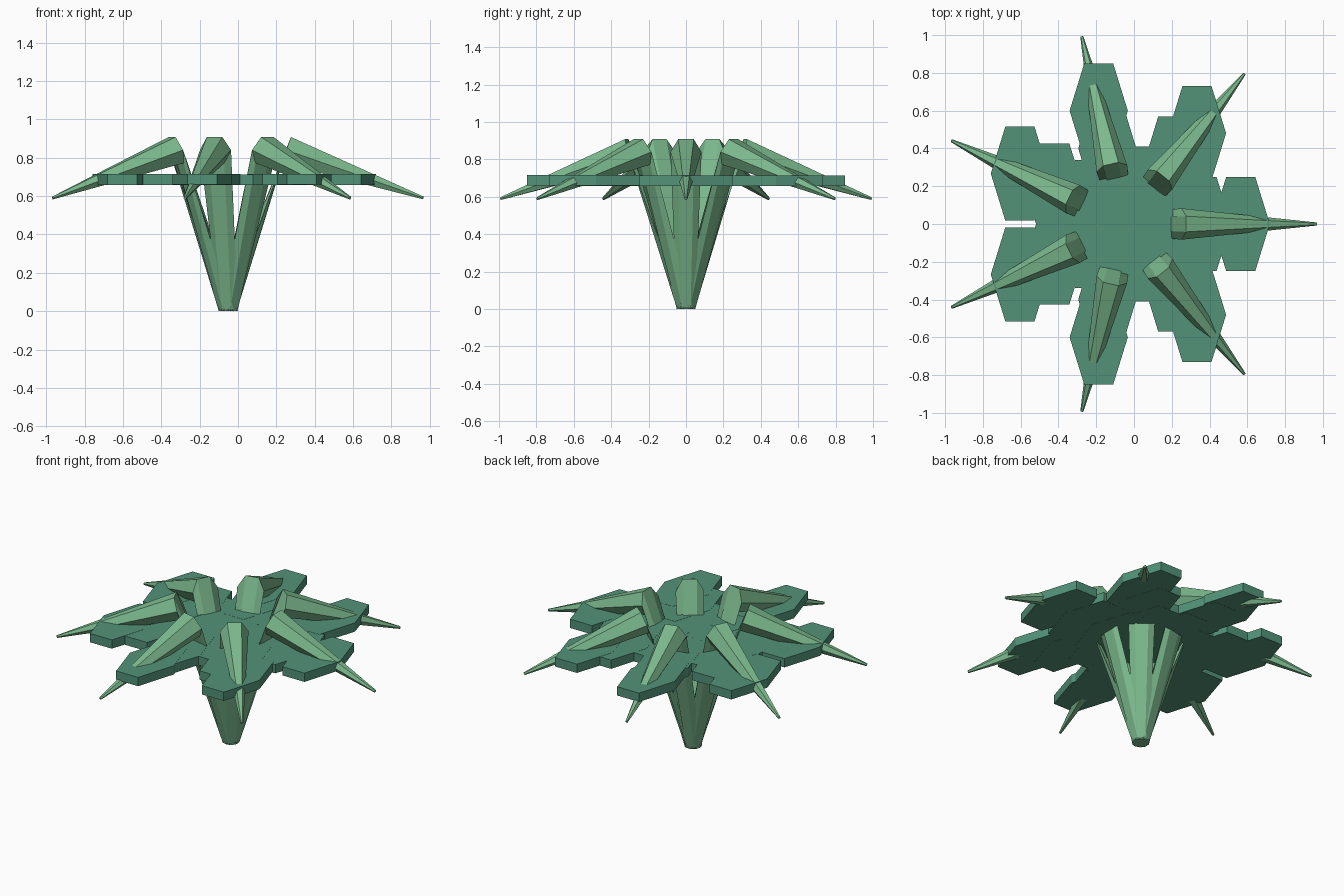
import bpy, bmesh
from math import sin, cos, pi
from mathutils import Vector

if "Cube" in bpy.data.objects:
    bpy.data.objects.remove(bpy.data.objects["Cube"])

CENTRE = Vector((-0.05, 0, 0))
COUNT = 7


def material(name, color):
    m = bpy.data.materials.new(name)
    m.diffuse_color = (*color, 1)
    m.use_nodes = True
    m.node_tree.nodes["Principled BSDF"].inputs["Base Color"].default_value = m.diffuse_color
    return m


def add_object(name, bm, mat):
    bmesh.ops.recalc_face_normals(bm, faces=bm.faces)
    me = bpy.data.meshes.new(name)
    bm.to_mesh(me)
    bm.free()
    me.materials.append(mat)
    ob = bpy.data.objects.new(name, me)
    bpy.context.collection.objects.link(ob)
    return ob


def hexagon(bm, centre, u, v):
    """Ring of six vertices around centre with half axes u and v."""
    return [bm.verts.new(centre + u * cos(k * pi / 3) + v * sin(k * pi / 3)) for k in range(6)]


def loft(name, rings, mat):
    """Capped six-sided skin through (centre, u, v) rings."""
    bm = bmesh.new()
    loops = [hexagon(bm, *r) for r in rings]
    for a, b in zip(loops, loops[1:]):
        for k in range(6):
            n = (k + 1) % 6
            bm.faces.new((a[k], a[n], b[n], b[k]))
    bm.faces.new(loops[0])
    bm.faces.new(loops[-1])
    return add_object(name, bm, mat)


stem_green = material("stem_green", (0.20, 0.49, 0.27))
leaf_green = material("leaf_green", (0.085, 0.29, 0.19))
up = Vector((0, 0, 1))

for i in range(COUNT):
    a = 2 * pi * i / COUNT
    out = Vector((cos(a), sin(a), 0))
    side = Vector((-sin(a), cos(a), 0))

    # Branch: stem leaning outwards, bent into a drooping spike
    bend = CENTRE + out * 0.302 + up * 0.84
    tip = CENTRE + out * 1.017 + up * 0.59
    across = side.cross((tip - bend).normalized())
    if across.z < 0:
        across.negate()
    loft(f"branch_{i + 1}", [
        (CENTRE, side * 0.05, out * -0.05),
        (bend, side * 0.083, across * 0.083),
        (tip, side * 0.008, across * 0.008),
    ], stem_green)

    # Leaf plates: stretched hexagons, all facing the same way
    for j, r in enumerate((0.205, 0.41, 0.615)):
        c = CENTRE + out * r
        lift = 0.0008 * (j + i / COUNT)
        u, v = Vector((0.154, 0, 0)), Vector((0, 0.288, 0))
        loft(f"leaf_plate_{i + 1}_{j + 1}", [
            (c + up * (0.657 + lift), u, v),
            (c + up * (0.713 + lift), u, v),
        ], leaf_green)

# Leaf plate in the middle
loft("leaf_plate_centre", [
    (CENTRE + up * 0.657, Vector((0.154, 0, 0)), Vector((0, 0.288, 0))),
    (CENTRE + up * 0.713, Vector((0.154, 0, 0)), Vector((0, 0.288, 0))),
], leaf_green)
